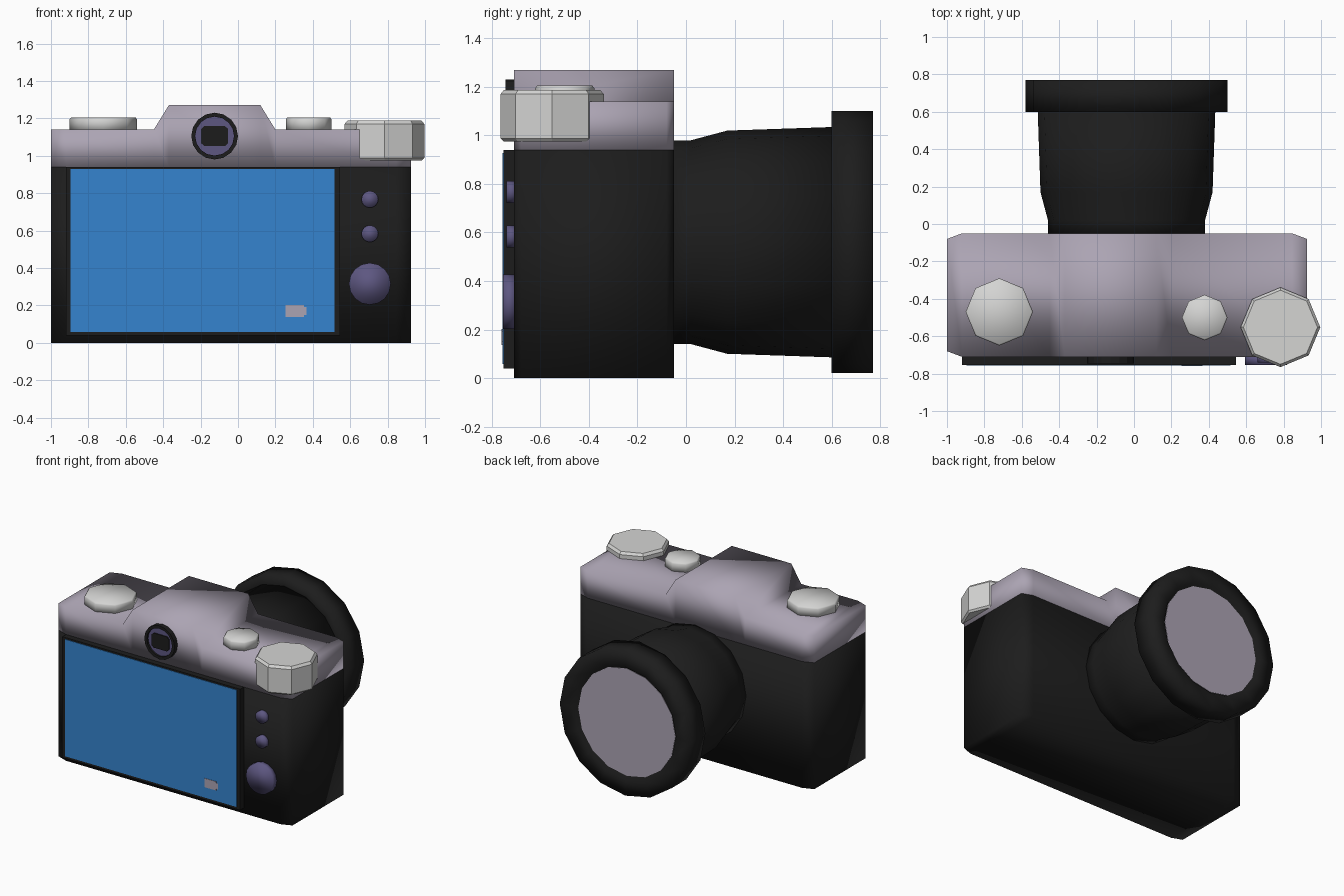
import bpy, bmesh, math
from mathutils import Vector

if "Cube" in bpy.data.objects:
    bpy.data.objects.remove(bpy.data.objects["Cube"])


def material(name, rgb):
    m = bpy.data.materials.new(name)
    m.diffuse_color = (*rgb, 1)
    m.use_nodes = True
    m.node_tree.nodes["Principled BSDF"].inputs["Base Color"].default_value = m.diffuse_color
    return m


BLACK = material("black", (0.012, 0.012, 0.012))
LILAC = material("lilac grey", (0.41, 0.37, 0.45))
BLUE = material("screen blue", (0.036, 0.23, 0.62))
SILVER = material("silver", (0.66, 0.66, 0.65))
PURPLE = material("muted purple", (0.11, 0.095, 0.22))


def finish(name, bm, mat, smooth):
    bmesh.ops.recalc_face_normals(bm, faces=bm.faces[:])
    for f in bm.faces:
        f.smooth = smooth
    me = bpy.data.meshes.new(name)
    bm.to_mesh(me)
    bm.free()
    me.materials.append(mat)
    ob = bpy.data.objects.new(name, me)
    bpy.context.collection.objects.link(ob)
    return ob


def loft(name, stations, mat, smooth=True):
    """Rectangular sections along x: (x, y0, y1, z0, z1)."""
    bm = bmesh.new()
    rings = [[bm.verts.new(p) for p in ((x, y0, z0), (x, y1, z0), (x, y1, z1), (x, y0, z1))]
             for x, y0, y1, z0, z1 in stations]
    for a, b in zip(rings, rings[1:]):
        for i in range(4):
            j = (i + 1) % 4
            bm.faces.new((a[i], a[j], b[j], b[i]))
    bm.faces.new(rings[0])
    bm.faces.new(rings[-1])
    return finish(name, bm, mat, smooth)


def box(name, x0, x1, y0, y1, z0, z1, mat):
    return loft(name, [(x0, y0, y1, z0, z1), (x1, y0, y1, z0, z1)], mat, False)


def lathe(name, centre, axis, profile, sides, mat, smooth=True):
    """Turn (radius, position along axis) points; both ends are capped."""
    bm = bmesh.new()
    rings = []
    for r, h in profile:
        ring = []
        for i in range(sides):
            t = 2 * math.pi * i / sides
            u, v = r * math.cos(t), r * math.sin(t)
            p = (u, h, v) if axis == "y" else (u, v, h)
            ring.append(bm.verts.new(Vector(centre) + Vector(p)))
        rings.append(ring)
    for a, b in zip(rings, rings[1:]):
        for i in range(sides):
            j = (i + 1) % sides
            bm.faces.new((a[i], a[j], b[j], b[i]))
    bm.faces.new(rings[0])
    bm.faces.new(rings[-1])
    return finish(name, bm, mat, smooth)


# Body and top cover with chamfered corners; the cover rises into the hump
Y0, Y1 = -0.71, -0.05
loft("body", [(-1, -0.68, -0.08, 0, 0.94), (-0.92, Y0, Y1, 0, 0.94),
              (0.845, Y0, Y1, 0, 0.94), (0.925, -0.68, -0.08, 0, 0.94)], BLACK)
cover = [(-1, 1.14), (-0.92, 1.14), (-0.45, 1.14), (-0.37, 1.27),
         (0.12, 1.27), (0.20, 1.14), (0.845, 1.14), (0.925, 1.14)]
loft("top_cover", [(x, -0.68 if x in (-1, 0.925) else Y0, -0.08 if x in (-1, 0.925) else Y1,
                    0.94, z) for x, z in cover], LILAC)

# Lens barrel, rim and glass
lens = (-0.04, 0, 0.56)
lathe("lens_barrel", lens, "y", [(0.42, -0.06), (0.42, 0.02), (0.46, 0.17), (0.475, 0.61)], 16, BLACK)
lathe("lens_rim", lens, "y", [(0.47, 0.60), (0.54, 0.60), (0.54, 0.77), (0.42, 0.77), (0.40, 0.75)],
      16, BLACK)
lathe("lens_glass", lens, "y", [(0.40, 0.745), (0.40, 0.753)], 16, LILAC, False)

# Rear display panel with screen and battery mark
box("display_panel", -0.92, 0.545, -0.753, -0.70, 0.04, 0.94, BLACK)
box("screen", -0.895, 0.517, -0.757, -0.75, 0.058, 0.928, BLUE)
box("battery_mark", 0.255, 0.352, -0.76, -0.755, 0.137, 0.203, LILAC)
box("battery_tip", 0.352, 0.366, -0.76, -0.755, 0.148, 0.192, LILAC)

# Rear buttons
for name, z, r, y in (("upper_button", 0.767, 0.045, -0.74),
                      ("lower_button", 0.583, 0.045, -0.74),
                      ("control_pad", 0.315, 0.112, -0.755)):
    lathe(name, (0.705, 0, z), "y", [(r, -0.70), (r, y)], 16, PURPLE)

# Viewfinder eyepiece
eye = (-0.125, 0, 1.105)
lathe("eyepiece_ring", eye, "y", [(0.125, -0.70), (0.125, -0.745), (0.104, -0.745), (0.104, -0.725)],
      16, BLACK, False)
lathe("eyepiece_disc", eye, "y", [(0.104, -0.72), (0.104, -0.73)], 16, PURPLE, False)
loft("eyepiece_window", [(x, -0.738, -0.725, 1.105 - h, 1.105 + h) for x, h in
                         ((-0.197, 0.038), (-0.18, 0.054), (-0.07, 0.054), (-0.053, 0.038))],
     BLACK, False)

# Knobs on the top cover and the large corner dial
for name, x, y, r in (("left_knob", -0.72, -0.47, 0.18), ("right_knob", 0.378, -0.5, 0.122)):
    lathe(name, (x, y, 0), "z", [(r, 1.13), (r, 1.195), (r - 0.008, 1.205)], 8, SILVER)
lathe("corner_dial", (0.783, -0.552, 0), "z",
      [(0.2, 0.975), (0.213, 0.988), (0.213, 1.17), (0.198, 1.188)], 8, SILVER, False)
